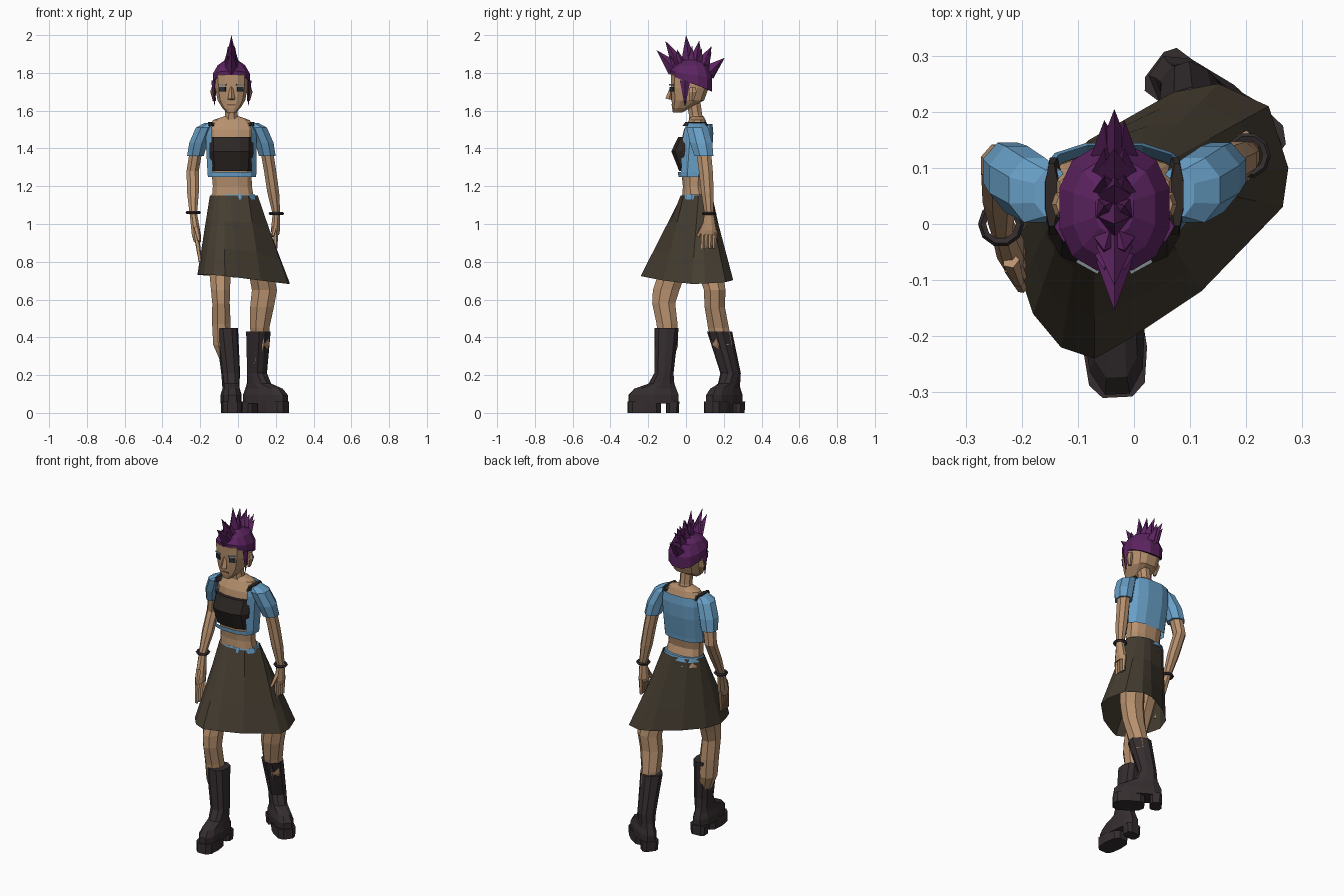
import bpy
import bmesh
from math import sin, cos, pi, copysign, atan2
from mathutils import Vector, Matrix

if "Cube" in bpy.data.objects:
    bpy.data.objects.remove(bpy.data.objects["Cube"])

MID = -.035  # symmetry line of the upper body


def material(name, rgb):
    mat = bpy.data.materials.new(name)
    mat.use_nodes = True
    colour = (*rgb, 1)
    mat.diffuse_color = colour
    mat.node_tree.nodes["Principled BSDF"].inputs["Base Color"].default_value = colour
    return mat


skin = material("skin", (.47, .28, .155))
blue = material("blue cloth", (.14, .35, .57))
brown = material("brown skirt cloth", (.06, .047, .031))
leather = material("dark leather", (.035, .026, .028))
cloth = material("dark cloth", (.026, .02, .018))
purple = material("purple hair", (.108, .017, .118))
slate = material("slate eyes", (.02, .03, .04))
shadow = material("grey blue eyelid", (.22, .25, .26))
lips = material("brown lips", (.2, .1, .065))


def finish(name, bm, mat):
    bmesh.ops.recalc_face_normals(bm, faces=bm.faces)
    mesh = bpy.data.meshes.new(name)
    bm.to_mesh(mesh)
    bm.free()
    mesh.materials.append(mat)
    obj = bpy.data.objects.new(name, mesh)
    bpy.context.collection.objects.link(obj)
    return obj


def skin_rings(bm, rings, cap=True):
    """Bridge equal point rings with quads and close the ends."""
    loops = [[bm.verts.new(p) for p in ring] for ring in rings]
    n = len(loops[0])
    for low, high in zip(loops, loops[1:]):
        for i in range(n):
            j = (i + 1) % n
            bm.faces.new((low[i], low[j], high[j], high[i]))
    if cap:
        bm.faces.new(loops[0])
        bm.faces.new(loops[-1])


def loft(name, rings, mat, sides=8, power=1, turn=0, cap=True, cut=None):
    """Rings are x, y, z, half width, half depth, optional front tilt."""
    def shape(v):
        return copysign(abs(v) ** power, v)
    out = []
    for x, y, z, rx, ry, *tilt in rings:
        ring = []
        for i in range(sides):
            a = 2 * pi * (i + .5) / sides
            u, v = rx * shape(sin(a)), -ry * shape(cos(a))
            lift = tilt[0] * cos(a) if tilt else 0
            ring.append((x + u * cos(turn) - v * sin(turn),
                         y + u * sin(turn) + v * cos(turn), z + lift))
        out.append(ring)
    bm = bmesh.new()
    skin_rings(bm, out, cap)
    if cut:
        bm.normal_update()
        bmesh.ops.delete(bm, geom=[f for f in bm.faces if cut(f)], context="FACES")
    return finish(name, bm, mat)


def spike(name, base, tip, radius, mat, end=0, sides=4, flat=1):
    base, tip = Vector(base), Vector(tip)
    axis = tip - base
    bm = bmesh.new()
    bmesh.ops.create_cone(bm, cap_ends=True, segments=sides, radius1=radius,
                          radius2=end, depth=axis.length)
    bm.transform(Matrix.Translation((base + tip) / 2)
                 @ axis.to_track_quat("Z", "Y").to_matrix().to_4x4()
                 @ Matrix.Diagonal((flat, 1, 1, 1)))
    return finish(name, bm, mat)


def plate(name, centre, size, mat, turn=0):
    bm = bmesh.new()
    bmesh.ops.create_cube(bm, size=1)
    bm.transform(Matrix.Translation(centre) @ Matrix.Rotation(turn, 4, "Z")
                 @ Matrix.Diagonal((*size, 1)))
    return finish(name, bm, mat)


# Torso, neck and head
loft("torso", [(-.025, .055, 1.1, .12, .08), (-.03, .042, 1.2, .106, .06),
               (MID, .045, 1.3, .11, .075), (MID, .05, 1.42, .12, .08),
               (MID, .055, 1.5, .125, .068), (MID, .06, 1.55, .1, .045),
               (MID, .06, 1.57, .04, .035)], skin, 12, .8)
loft("neck", [(MID, .06, 1.54, .045, .045), (MID, .05, 1.58, .036, .038),
              (MID, .035, 1.68, .036, .04)], skin)
loft("head", [(MID, -.045, 1.59, .025, .025), (MID, -.025, 1.615, .05, .05),
              (MID, .01, 1.655, .075, .088), (MID, .02, 1.72, .088, .102),
              (MID, .022, 1.79, .09, .105), (MID, .025, 1.83, .06, .075)], skin, 12, .7)

# Face
spike("nose", (MID, -.075, 1.725), (MID, -.09, 1.66), .008, skin, .02)
plate("mouth", (MID, -.073, 1.631), (.045, .008, .009), lips)
for side, label in ((-1, "right"), (1, "left")):
    x = MID + side * .047
    plate(label + "_eye", (x, -.074, 1.714), (.036, .009, .024), slate, side * .5)
    plate(label + "_eyelid", (x, -.075, 1.736), (.044, .009, .008), shadow, side * .5)
    loft(label + "_ear", [(MID + side * .09, .03, 1.65, .008, .012),
                          (MID + side * .098, .035, 1.7, .014, .024),
                          (MID + side * .094, .035, 1.725, .01, .016)], skin, 6)
    spike(label + "_sidelock", (MID + side * .09, -.005, 1.76),
          (MID + side * .09, -.005, 1.62), .028, purple, flat=.6)

# Hair cap and crest
loft("hair_cap", [(MID, .028, 1.745, .1, .112, .045), (MID, .028, 1.79, .101, .114, .02),
                  (MID, .027, 1.84, .075, .09), (MID, .027, 1.868, .035, .045)],
     purple, 12, .85)
crest = [(-.06, 1.82, -.155, 1.92), (-.035, 1.84, -.11, 1.97), (.015, 1.85, 0, 2),
         (.05, 1.85, .07, 1.97), (.085, 1.84, .135, 1.94), (.115, 1.8, .205, 1.88)]
for i, (y, z, tip_y, tip_z) in enumerate(crest):
    spike(f"crest_spike_{i}", (MID, y, z), (MID, tip_y, tip_z), .043, purple, flat=.8)
    for side in (-1, 1):
        spike(f"crest_tuft_{i}_{side}", (MID + side * .012, y + .01, z),
              (MID + side * .018, (y + tip_y) / 2 + .025, (z + tip_z) / 2 + .02),
              .03, purple)

# Clothes: open cropped shirt over a dark top, then skirt
loft("cropped_shirt", [(-.032, .038, 1.25, .131, .08), (-.032, .038, 1.275, .133, .083),
                       (MID, .05, 1.4, .137, .092), (MID, .057, 1.48, .138, .09),
                       (MID, .062, 1.53, .128, .08)], blue, 12, .75, cap=False,
     cut=lambda f: f.normal.y < -.7 and f.calc_center_median().z > 1.28)
loft("dark_top", [(MID, .04, 1.28, .112, .078), (MID, .018, 1.385, .12, .098),
                  (MID, .042, 1.46, .119, .086)], cloth, 12, .7)
loft("waistband", [(-.025, .055, 1.13, .124, .084), (-.025, .055, 1.157, .118, .078)],
     blue, 12, .9)

hem = [(-.2, -.1), (-.18, -.16), (-.13, -.22), (-.07, -.24), (0, -.2), (.12, -.12),
       (.265, .03), (.275, .1), (.24, .21), (.15, .25), (.07, .235), (-.08, .15),
       (-.18, .06), (-.215, -.03)]
rings = []
for t in (0, .3, .65, 1):
    ring = []
    for x, y in hem:
        a = atan2(y, x - .03)
        top = Vector((-.022 + .128 * cos(a), .055 + .085 * sin(a), 1.15))
        low = Vector((x, y, .705 - .1 * (x - .03) + .04 * abs(y)))
        ring.append(top.lerp(low, t ** (.8 if y > 0 else .95)))
    rings.append(ring)
bm = bmesh.new()
skin_rings(bm, rings, cap=False)
finish("skirt", bm, brown)

# Arms: upper arms mirror, forearms are posed separately
poses = {"right": (-1, (-.237, .0, 1.06), (-.22, -.045, .94), (-.2, -.085, .8)),
         "left": (1, (.203, .122, 1.055), (.198, .122, .965), (.2, .118, .87))}
for label, (side, wrist, palm, tip) in poses.items():
    def out(offset, *rest):
        return (MID + side * offset, *rest)
    loft(label + "_sleeve", [out(.11, .055, 1.535, .035, .045), out(.142, .06, 1.51, .05, .062),
                             out(.175, .08, 1.43, .052, .064),
                             out(.19, .095, 1.36, .048, .054)], blue)
    loft(label + "_strap", [out(.108, .05, 1.52, .018, .074),
                            out(.112, .052, 1.54, .012, .06)], cloth)
    loft(label + "_arm", [out(.15, .06, 1.49, .04, .045), out(.19, .095, 1.37, .036, .042),
                          out(.205, .105, 1.28, .035, .04),
                          (*((Vector(wrist) + Vector(out(.205, .105, 1.28))) / 2), .034, .036),
                          (*wrist, .022, .026)], skin)
    loft(label + "_palm", [(*wrist, .021, .026), (*palm, .026, .042),
                           (*Vector(palm).lerp(Vector(tip), .25), .02, .04)], skin)
    for i in range(4):
        shift = Vector((0, (i - 1.5) * .02, 0))
        spike(f"{label}_finger_{i}", Vector(palm) + shift, Vector(tip) + shift,
              .015, skin, .009, 5)
    spike(label + "_thumb", Vector(palm) + Vector((0, -.02, .04)),
          Vector(palm) + Vector((-side * .015, -.06, -.03)), .016, skin, .009, 5)
    bpy.ops.mesh.primitive_torus_add(location=wrist, major_radius=.033, minor_radius=.008,
                                     major_segments=10, minor_segments=5)
    bracelet = bpy.context.object
    bracelet.name = label + "_bracelet"
    bracelet.data.materials.append(leather)

# Legs
loft("right_leg", [(-.08, .03, .95, .075, .08), (-.095, -.06, .78, .065, .078),
                   (-.093, -.105, .65, .054, .076), (-.09, -.118, .58, .05, .066),
                   (-.088, -.1, .47, .053, .06), (-.085, -.095, .36, .05, .058),
                   (-.06, -.1, .26, .03, .03)], skin)
loft("left_leg", [(.05, .06, .95, .075, .08), (.115, .12, .78, .07, .075),
                  (.14, .152, .65, .072, .062), (.127, .152, .56, .068, .058),
                  (.115, .172, .45, .055, .06), (.118, .192, .36, .05, .057),
                  (.1, .2, .26, .03, .03)], skin)


# Platform boots
def boot(label, heel, angle, top):
    def along(f, z, rx, ry):
        return (heel[0] + f * sin(angle), heel[1] - f * cos(angle), z, rx, ry)
    ankle = Vector(along(.082, .21, 0, 0)[:3])
    shaft = [(*ankle.lerp(Vector(top), t), .05 + .01 * t, .052 + .014 * t)
             for t in (0, .5, 1)]
    loft(label + "_boot", [along(.137, .05, .056, .137), along(.137, .095, .056, .137),
                           along(.128, .128, .046, .115), along(.095, .155, .046, .07)]
         + shaft, leather, 10, .8, angle)
    loft(label + "_front_sole", [along(.187, 0, .056, .09), along(.187, .06, .057, .09)],
         leather, 10, .65, angle)
    loft(label + "_heel", [along(.036, 0, .046, .034), along(.036, .06, .05, .036)],
         leather, 8, .6, angle)


boot("right", (-.043, -.035), .05, (-.06, -.103, .45))
boot("left", (.035, .285), .93, (.108, .178, .43))
